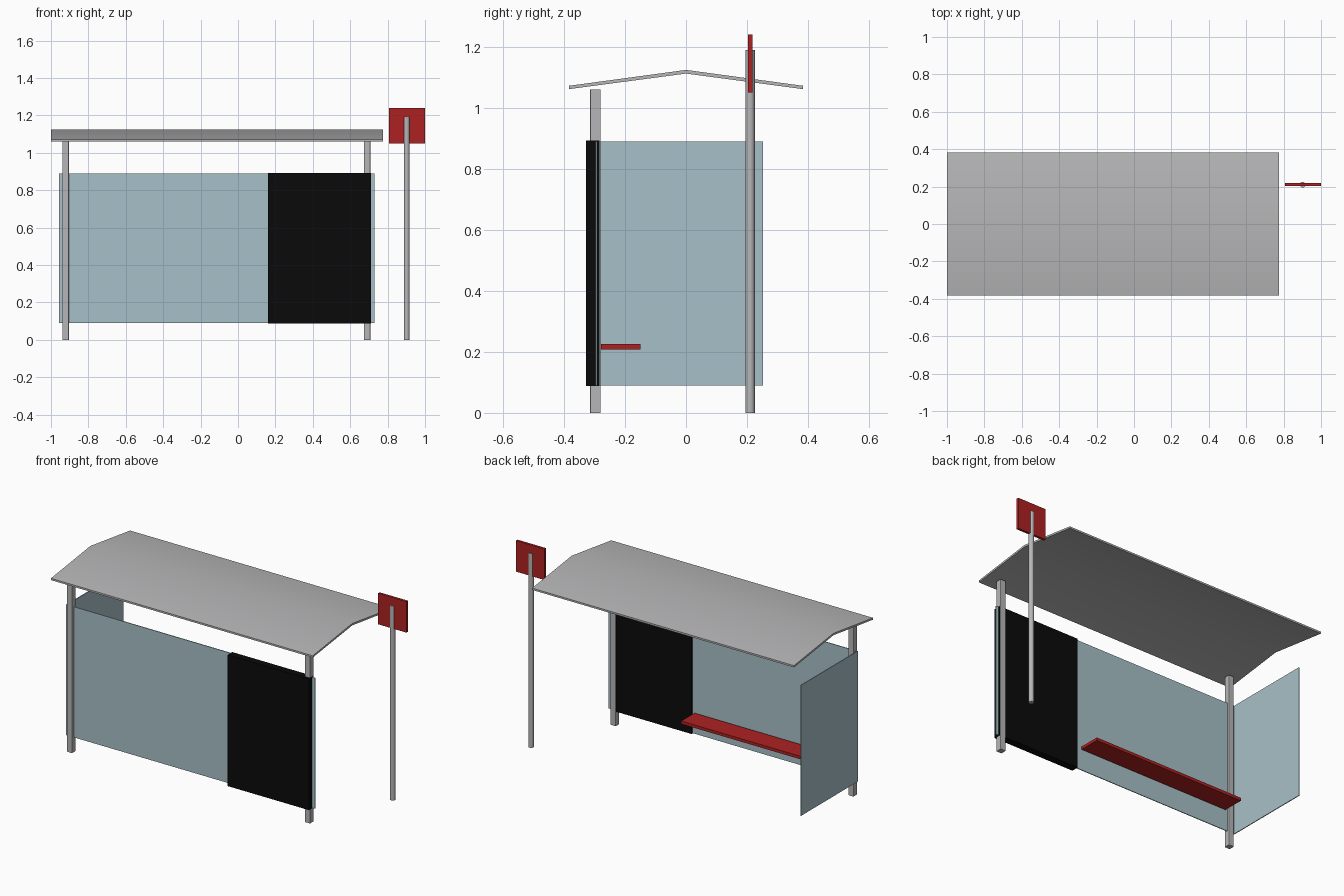
import bpy, bmesh, math
from mathutils import Vector

cube = bpy.data.objects.get("Cube")
if cube:
    bpy.data.objects.remove(cube, do_unlink=True)


def material(name, r, g, b):
    m = bpy.data.materials.new(name)
    m.use_nodes = True
    m.diffuse_color = (r, g, b, 1)
    m.node_tree.nodes["Principled BSDF"].inputs["Base Color"].default_value = (r, g, b, 1)
    return m


metal = material("grey metal", 0.47, 0.47, 0.48)
glass = material("pale blue glass", 0.39, 0.53, 0.58)
red = material("red paint", 0.42, 0.015, 0.015)
black = material("black panel", 0.003, 0.003, 0.003)


def finish(name, bm, mat):
    bmesh.ops.recalc_face_normals(bm, faces=bm.faces)
    mesh = bpy.data.meshes.new(name)
    bm.to_mesh(mesh)
    bm.free()
    mesh.materials.append(mat)
    ob = bpy.data.objects.new(name, mesh)
    bpy.context.collection.objects.link(ob)
    return ob


def box(name, mat, low, high):
    low, high = Vector(low), Vector(high)
    bm = bmesh.new()
    bmesh.ops.create_cube(bm, size=1)
    bmesh.ops.scale(bm, vec=high - low, verts=bm.verts)
    bmesh.ops.translate(bm, vec=(low + high) / 2, verts=bm.verts)
    return finish(name, bm, mat)


def smooth(ob, degrees):
    bpy.ops.object.select_all(action="DESELECT")
    ob.select_set(True)
    bpy.context.view_layer.objects.active = ob
    bpy.ops.object.shade_smooth_by_angle(angle=math.radians(degrees))


# Shallow pitched roof, extruded along its length
profile = [(-0.383, 1.072), (0, 1.124), (0.383, 1.072),
           (0.383, 1.061), (0, 1.112), (-0.383, 1.061)]
bm = bmesh.new()
ends = [[bm.verts.new((x, y, z)) for y, z in profile] for x in (-1, 0.775)]
n = len(profile)
for a, b in ((0, 1), (1, 2)):
    for end in ends:
        bm.faces.new([end[a], end[b], end[n - 1 - b], end[n - 1 - a]])
for i in range(n):
    j = (i + 1) % n
    bm.faces.new([ends[0][i], ends[0][j], ends[1][j], ends[1][i]])
smooth(finish("roof", bm, metal), 30)

# Square posts with softened vertical corners
WALL_Y, HALF = -0.297, 0.0175
for name, x in (("right_post", -0.922), ("left_post", 0.69)):
    post = box(name, metal, (x - HALF, WALL_Y - HALF, 0), (x + HALF, WALL_Y + HALF, 1.06))
    bm = bmesh.new()
    bm.from_mesh(post.data)
    upright = [e for e in bm.edges if abs(e.verts[0].co.z - e.verts[1].co.z) > 0.5]
    bmesh.ops.bevel(bm, geom=upright, offset=0.003, segments=2, profile=0.5, affect="EDGES")
    bm.to_mesh(post.data)
    bm.free()

# Glass walls
box("long_glass_wall", glass, (-0.957, -0.297, 0.09), (0.73, -0.292, 0.89))
box("end_glass_wall", glass, (-0.957, -0.292, 0.09), (-0.952, 0.253, 0.89))

# Display panel straddling the long wall
box("display_panel", black, (0.16, -0.328, 0.088), (0.711, -0.283, 0.892))

# Bench
box("bench", red, (-0.88, -0.278, 0.207), (0.137, -0.149, 0.225))

# Stop sign plate and its pole
box("sign_plate", red, (0.807, 0.203, 1.05), (1, 0.218, 1.24))
bm = bmesh.new()
bmesh.ops.create_cone(bm, cap_ends=True, segments=12, radius1=0.0155, radius2=0.0155, depth=1.19)
bmesh.ops.translate(bm, vec=(0.902, 0.21, 0.595), verts=bm.verts)
smooth(finish("sign_pole", bm, metal), 40)
